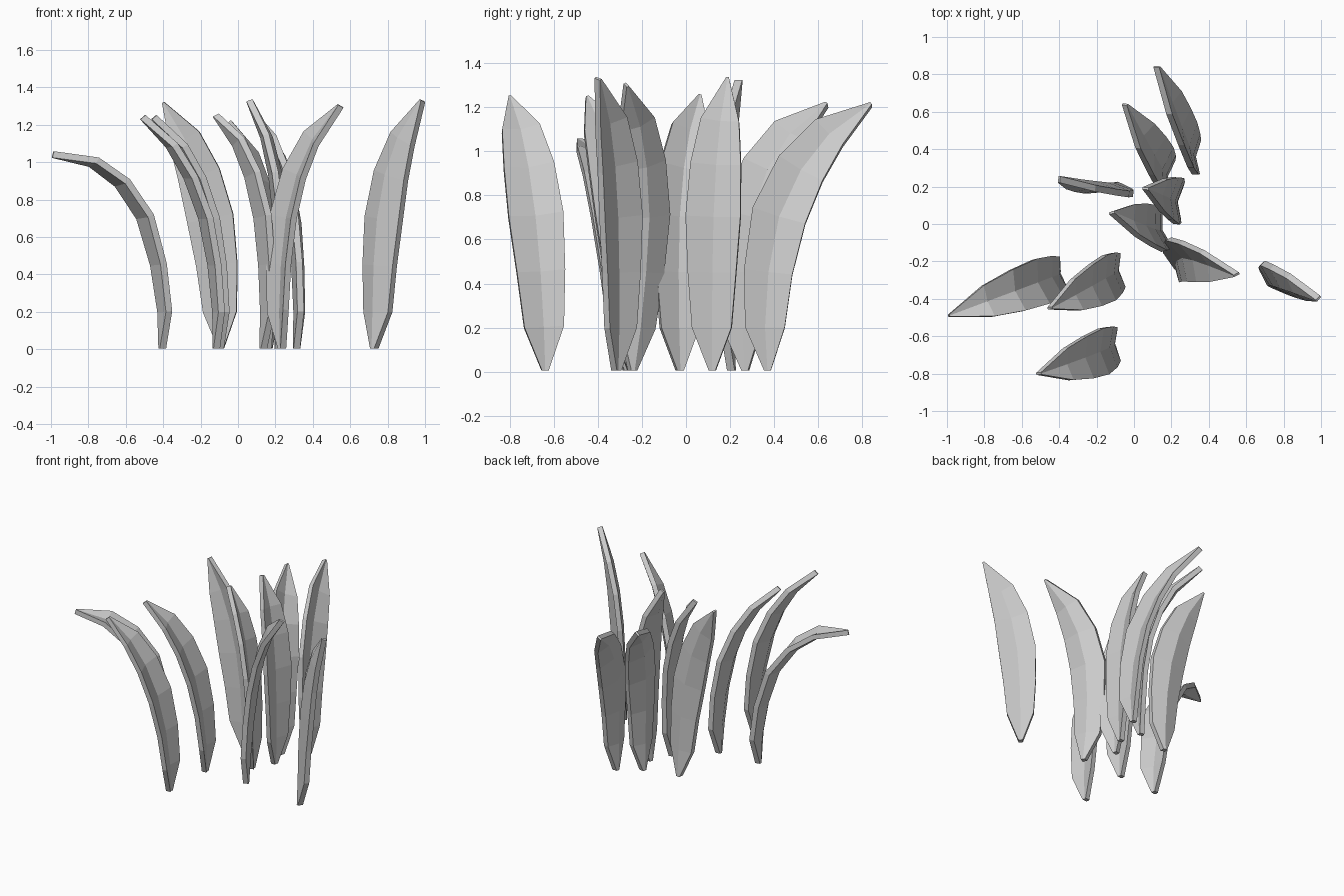
import bpy, bmesh, math
from mathutils import Vector

if "Cube" in bpy.data.objects:
    bpy.data.objects.remove(bpy.data.objects["Cube"])

# Shared blade stations: height, width, share of tip bend, share of tip droop, share of side bow
STATIONS = [(0.005, 0.03, 0.00, 0.0, 0.0), (0.20, 0.18, 0.02, 0.0, 0.4), (0.45, 0.22, 0.09, 0.0, 0.75),
            (0.70, 0.25, 0.22, 0.0, 1.0), (0.93, 0.23, 0.42, 0.2, 0.9), (1.12, 0.175, 0.66, 0.5, 0.6),
            (1.31, 0.012, 1.00, 1.0, 0.0)]
THICK = 0.035


def blade(name, base, tip, angle, late=1.0, bow=0.0):
    """Folded, thick leaf blade bending from its base (x, y) to its tip (x, y, z).
    late > 1 keeps the lower part straighter; bow shifts the middle in y."""
    path = [Vector((base[0] + (tip[0] - base[0]) * b ** late,
                    base[1] + (tip[1] - base[1]) * b ** late + bow * s,
                    z - (1.31 - tip[2]) * d)) for z, w, b, d, s in STATIONS]
    across = Vector((math.cos(math.radians(angle)), math.sin(math.radians(angle)), 0))
    bm = bmesh.new()
    rings = []
    last = len(path) - 1
    for i, p in enumerate(path):
        t = (path[min(i + 1, last)] - path[max(i - 1, 0)]).normalized()
        if i == 0:
            t = Vector((0, 0, 1))
        w = (across - t * across.dot(t)).normalized()
        n = t.cross(w)
        half = STATIONS[i][1] / 2
        # V-shaped section: front face, then back face
        section = [(-half, -half * 0.36), (0, -half * 0.08), (half, -half * 0.36)]
        pts = [p + w * u + n * (v + THICK / 2) for u, v in section]
        pts += [p + w * u + n * (v - THICK / 2) for u, v in reversed(section)]
        rings.append([bm.verts.new(q) for q in pts])
    for a, b in zip(rings, rings[1:]):
        for k in range(6):
            m = (k + 1) % 6
            bm.faces.new((a[k], a[m], b[m], b[k]))
    for r in (rings[0], rings[-1]):
        bm.faces.new((r[0], r[1], r[4], r[5]))
        bm.faces.new((r[1], r[2], r[3], r[4]))
    bmesh.ops.recalc_face_normals(bm, faces=bm.faces)
    mesh = bpy.data.meshes.new(name)
    bm.to_mesh(mesh)
    bm.free()
    bpy.context.collection.objects.link(bpy.data.objects.new(name, mesh))


# Base position, tip position, direction of the width, lateness of bend, side bow
BLADES = [
    ((-0.41, -0.27), (-0.99, -0.49, 1.04), 104, 1.0, 0),
    ((-0.10, -0.25), (-0.45, -0.45, 1.24), 98, 1.0, 0),
    ((-0.12, -0.64), (-0.51, -0.80, 1.24), 95, 1.0, -0.01),
    ((-0.09, 0.21), (-0.40, 0.24, 1.32), -5, 1.15, 0),
    ((0.13, -0.03), (-0.12, 0.06, 1.25), 105, 1.2, -0.02),
    ((0.21, 0.12), (0.06, 0.19, 1.33), 85, 1.5, 0),
    ((0.16, 0.27), (-0.05, 0.64, 1.21), 80, 1.2, -0.03),
    ((0.31, 0.37), (0.12, 0.84, 1.21), 88, 1.0, -0.05),
    ((0.24, -0.24), (0.55, -0.27, 1.30), -62, 1.35, 0.075),
    ((0.725, -0.32), (0.985, -0.40, 1.33), 137, 1.6, 0),
]
for i, (base, tip, angle, late, bow) in enumerate(BLADES, 1):
    blade(f"grass_blade_{i}", base, tip, angle, late, bow)
